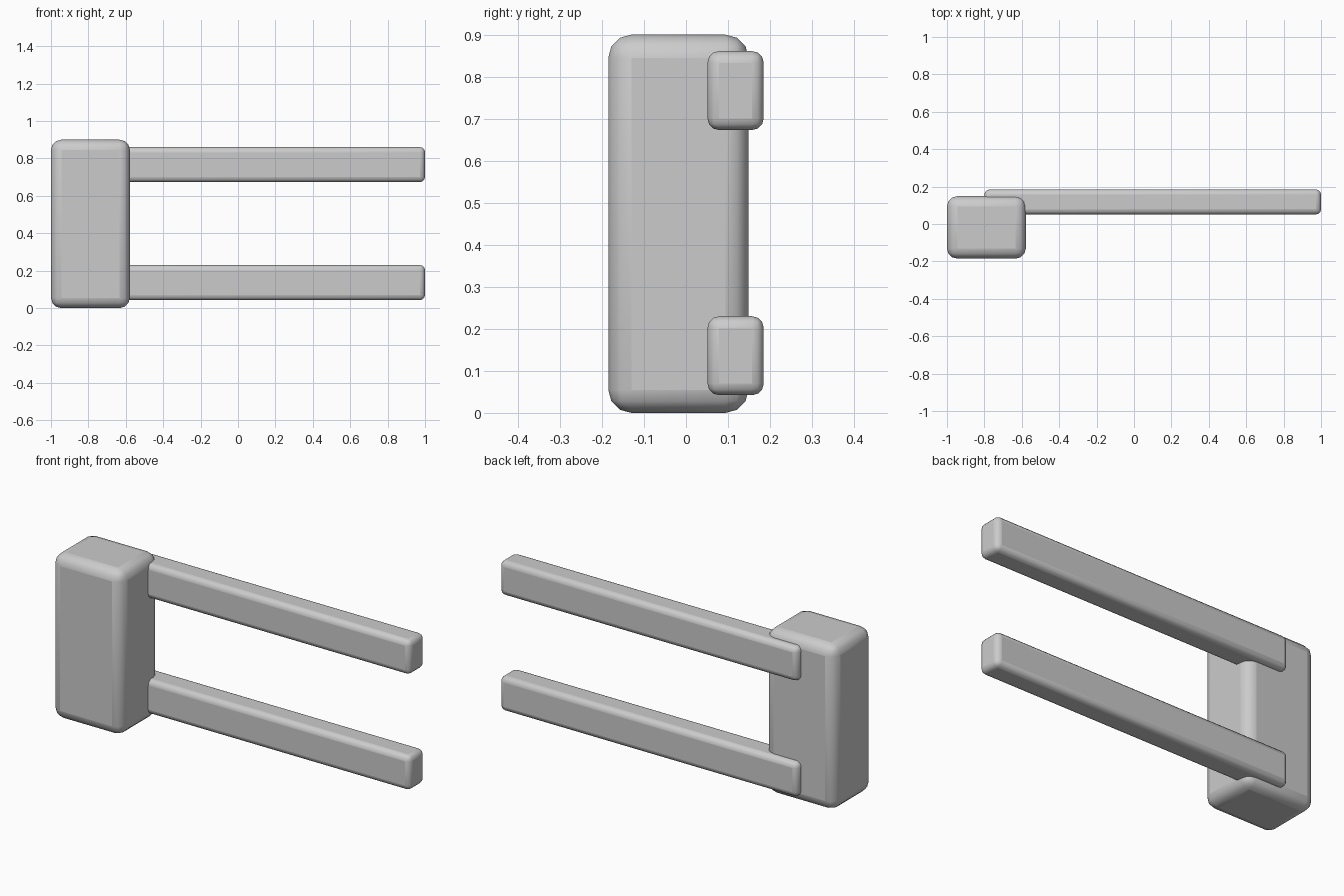
import bpy

if "Cube" in bpy.data.objects:
    bpy.data.objects.remove(bpy.data.objects["Cube"])


def rounded_box(name, lo, hi, radius):
    """Box between two corners, with rounded edges."""
    bpy.ops.mesh.primitive_cube_add(size=1)
    ob = bpy.context.object
    ob.name = name
    ob.location = [(a + b) / 2 for a, b in zip(lo, hi)]
    ob.scale = [b - a for a, b in zip(lo, hi)]
    bpy.ops.object.transform_apply(location=False, rotation=False, scale=True)
    bevel = ob.modifiers.new("rounded_edges", 'BEVEL')
    bevel.width = radius
    bevel.segments = 3
    bpy.ops.object.shade_smooth_by_angle()
    return ob


# Upright post
rounded_box("post", (-1.0, -0.185, 0.0), (-0.578, 0.149, 0.9), 0.055)

# Two horizontal rails let into the back of the post
for name, z in (("lower_rail", 0.042), ("upper_rail", 0.673)):
    rounded_box(name, (-0.8, 0.051, z), (1.0, 0.185, z + 0.188), 0.028)
